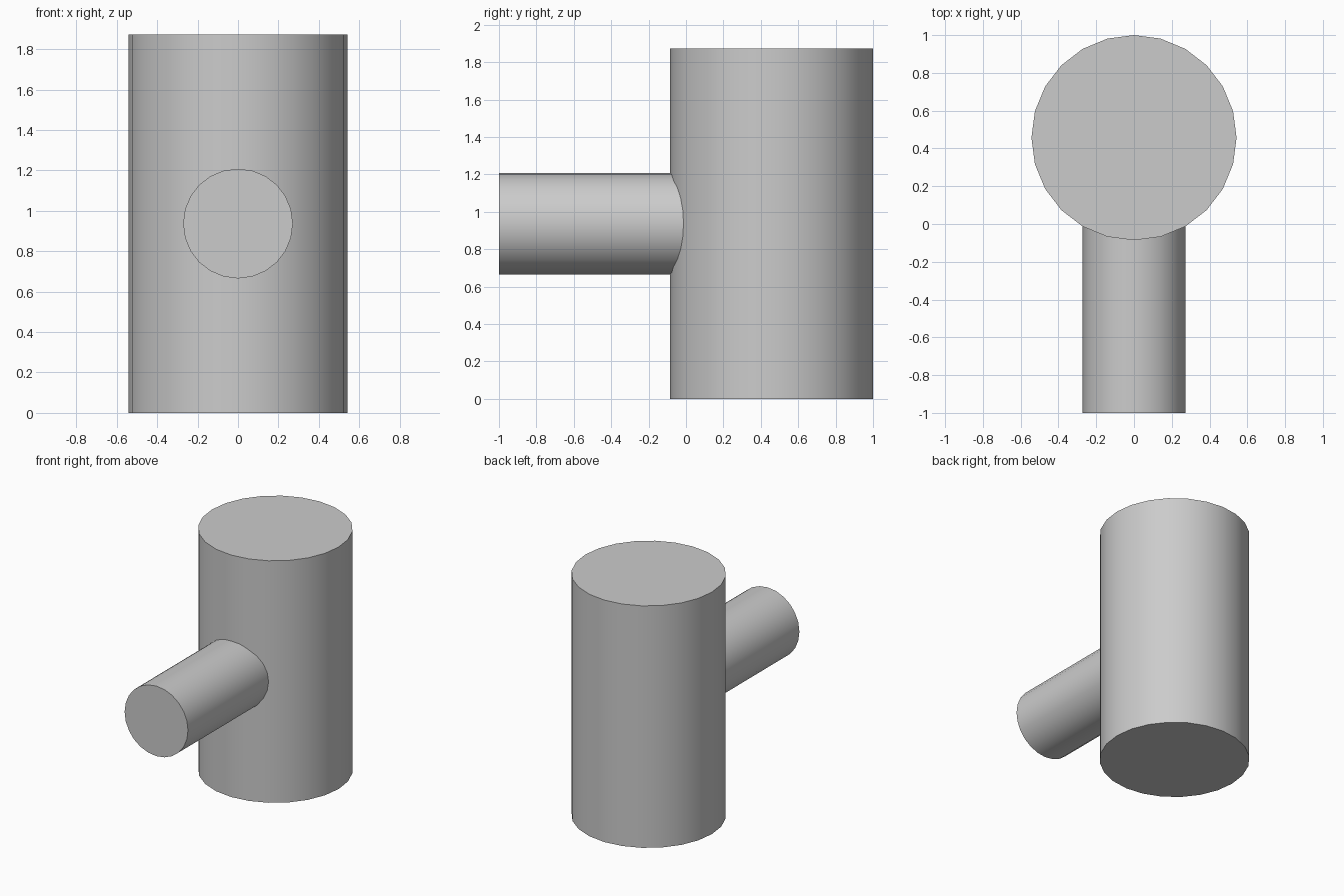
import bpy
import math

if "Cube" in bpy.data.objects:
    bpy.data.objects.remove(bpy.data.objects["Cube"], do_unlink=True)

# Single plain grey
grey = bpy.data.materials.new("plain_grey")
grey.use_nodes = True
colour = (0.6, 0.6, 0.6, 1.0)
grey.diffuse_color = colour
grey.node_tree.nodes["Principled BSDF"].inputs["Base Color"].default_value = colour


def cylinder(name, radius, length, location, rotation=(0, 0, 0)):
    bpy.ops.mesh.primitive_cylinder_add(
        vertices=24, radius=radius, depth=length, location=location, rotation=rotation)
    obj = bpy.context.object
    obj.name = name
    obj.data.materials.append(grey)
    bpy.ops.object.shade_smooth_by_angle(angle=math.radians(30))
    return obj


HEIGHT = 1.874
RADIUS = 0.543
AXIS_Y = 1 - RADIUS

# Upright main body
cylinder("main_body", RADIUS, HEIGHT, (0, AXIS_Y, HEIGHT / 2))

# Side branch, half as wide, running from the front end to the body's axis
branch_length = 1 + AXIS_Y
cylinder("side_branch", RADIUS / 2, branch_length,
         (0, -1 + branch_length / 2, HEIGHT / 2), (math.pi / 2, 0, 0))
